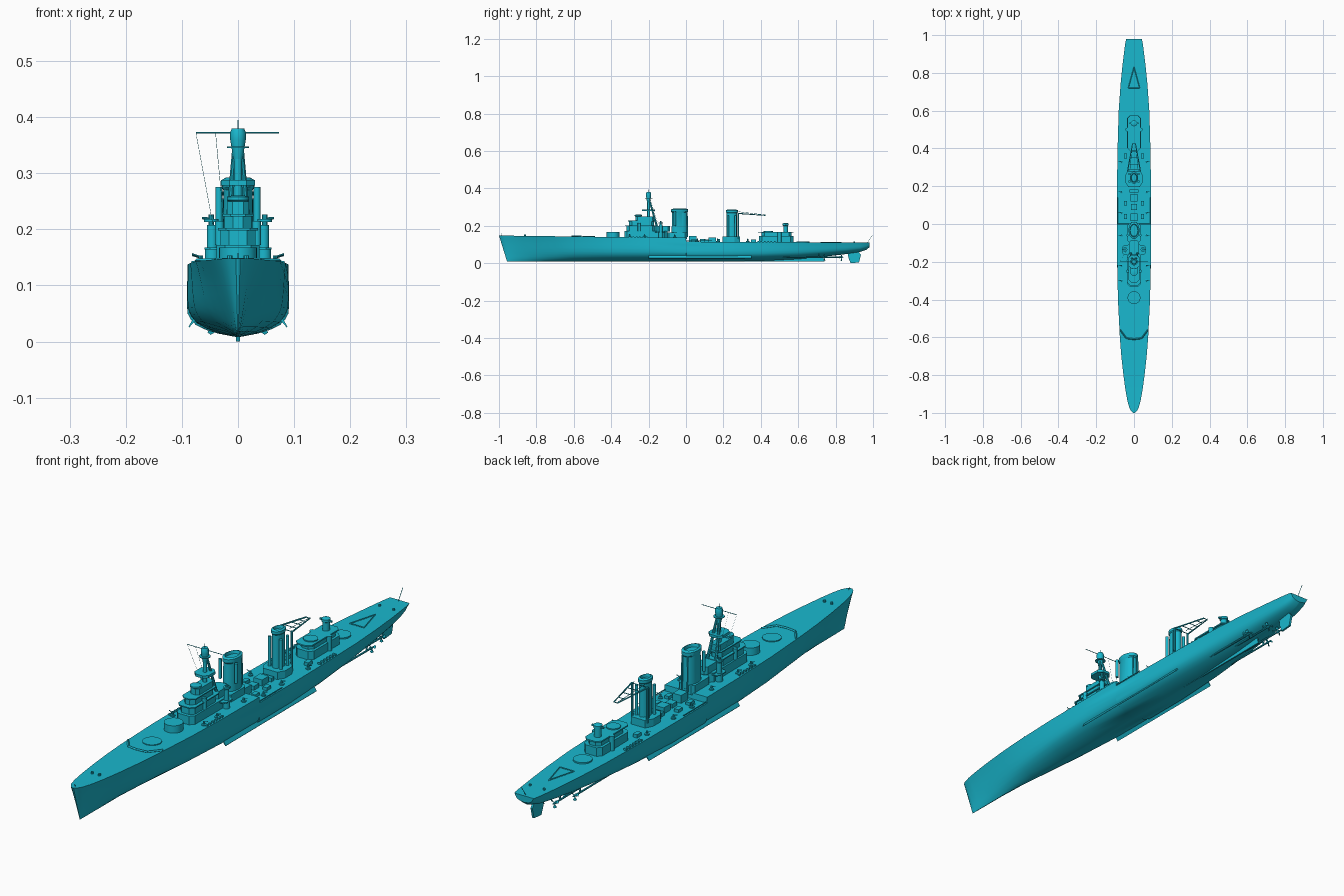
import bpy, bmesh, math
from mathutils import Vector

paint = bpy.data.materials.new("teal_paint")
paint.diffuse_color = (0.01, 0.48, 0.62, 1)


def finish(name, bm, smooth=False):
    bmesh.ops.recalc_face_normals(bm, faces=bm.faces)
    me = bpy.data.meshes.new(name)
    bm.to_mesh(me)
    bm.free()
    me.materials.append(paint)
    ob = bpy.data.objects.new(name, me)
    bpy.context.collection.objects.link(ob)
    if smooth:
        bpy.context.view_layer.objects.active = ob
        ob.select_set(True)
        bpy.ops.object.shade_smooth_by_angle(angle=math.radians(32))
        ob.select_set(False)
    return ob


def loft(name, rings, smooth=False):
    bm = bmesh.new()
    vs = [[bm.verts.new(p) for p in r] for r in rings]
    n = len(rings[0])
    for a, b in zip(vs, vs[1:]):
        for i in range(n):
            j = (i + 1) % n
            bm.faces.new((a[i], a[j], b[j], b[i]))
    bm.faces.new(vs[0])
    bm.faces.new(vs[-1])
    return finish(name, bm, smooth)


def prism(name, half, z0, z1):
    """Extrude a plan outline given as its +x half, front to back."""
    pts = half + [(-x, y) for x, y in reversed(half)]
    return loft(name, [[(x, y, z) for x, y in pts] for z in (z0, z1)])


def house(name, y0, y1, w, z0, z1, c=0.015):
    return prism(name, [(w - c, y0), (w, y0 + c), (w, y1 - c), (w - c, y1)], z0, z1)


def box(name, x, y, z, sx, sy, sz):
    return loft(name, [[(x + a * sx / 2, y + b * sy / 2, k) for a, b in
                        ((-1, -1), (1, -1), (1, 1), (-1, 1))] for k in (z, z + sz)])


def turned(name, x, y, prof, n=24, ky=1.0):
    """Upright round part from (radius, z) pairs; ky stretches it along y."""
    return loft(name, [[(x + r * math.cos(2 * math.pi * i / n),
                         y + ky * r * math.sin(2 * math.pi * i / n), z)
                        for i in range(n)] for r, z in prof], True)


def rod(name, p, q, r, r2=None, n=8):
    p, q = Vector(p), Vector(q)
    rot = (q - p).to_track_quat('Z', 'Y')
    return loft(name, [[c + rot @ Vector((k * math.cos(2 * math.pi * i / n),
                                          k * math.sin(2 * math.pi * i / n), 0))
                        for i in range(n)] for c, k in ((p, r), (q, r2 or r))], True)


# Hull: station y, half beam, vee amount, keel z, deck z, stem rake
stations = [(-1.0, .004, 1, .01, .148, .043), (-.992, .014, 1, .01, .148, .041),
            (-.975, .024, 1, .01, .148, .038), (-.94, .034, 1, .01, .147, .034),
            (-.88, .045, .95, .01, .146, .026), (-.8, .056, .85, .01, .145, .016),
            (-.7, .067, .65, .01, .144, .008), (-.6, .075, .45, .01, .143, 0),
            (-.4, .085, .15, .009, .14, 0), (-.2, .089, 0, .008, .138, 0),
            (0, .09, 0, .008, .137, 0), (.002, .09, 0, .008, .115, 0),
            (.2, .09, 0, .008, .114, 0), (.4, .087, .1, .012, .113, 0),
            (.6, .081, .25, .022, .112, 0), (.74, .071, .3, .035, .111, 0),
            (.85, .06, .3, .048, .11, 0), (.93, .05, .35, .06, .11, 0),
            (.965, .045, .4, .072, .11, 0), (.98, .041, .4, .085, .11, 0)]
section = [(1, 1, 1), (.85, 1.0, .84), (.7, 1.01, .7), (.55, 1.01, .57), (.4, 1.0, .44),
           (.3, .94, .35), (.2, .83, .26), (.12, .63, .19), (.06, .4, .12), (0, .03, .03)]
rings = []
for y, b, v, zk, zd, rake in stations:
    half = [(b * (f + (s - f) * v), y + rake * (1 - t), zk + t * (zd - zk)) for t, f, s in section]
    rings.append(half + [(-x, yy, z) for x, yy, z in reversed(half)])
loft("hull", rings, True)

# Underwater fittings
loft("skeg", [[(s, .3, .01), (s, .74, .01), (s, .73, .045), (s, .3, .02)] for s in (-.003, .003)])
loft("rudder", [[(s, .88, 0), (s, .925, .004), (s, .935, .045), (s, .92, .065), (s, .865, .065),
                 (s, .868, .03)] for s in (-.004, .004)])
for s in (-1, 1):
    loft("bilge_keel", [[(s * .074, y, .04), (s * .087, y, .025), (s * .088, y, .027),
                         (s * .078, y, .044)] for y in (-.2, .35)])
    for x, y0, y1 in ((.026, .52, .83), (.048, .4, .74)):
        rod("propeller_shaft", (s * x, y0, .034), (s * x, y1, .032), .0035)
        rod("propeller_hub", (s * x, y1 - .008, .032), (s * x, y1 + .012, .032), .006, .002)
        rod("shaft_bracket", (s * x, y1 - .03, .032), (s * (x - .012), y1 - .03, .07), .002)
        rod("shaft_bracket", (s * x, y1 - .03, .032), (s * (x + .006), y1 - .03, .07), .002)
        for k in range(3):
            a = 2 * math.pi * k / 3 + .5
            dx, dz = math.cos(a), math.sin(a)
            loft("propeller_blade", [[(s * x + .004 * dx, y, .032 + .004 * dz),
                                      (s * x + .016 * dx - .006 * dz, y + .003, .032 + .016 * dz + .006 * dx),
                                      (s * x + .02 * dx, y, .032 + .02 * dz),
                                      (s * x + .016 * dx + .006 * dz, y - .003, .032 + .016 * dz - .006 * dx)]
                                     for y in (y1, y1 + .002)])

# Gun foundations, breakwater and aft deck frame
turned("forward_deck_ring", 0, -.52, [(.034, .135), (.034, .145)])
turned("raised_gun_base", 0, -.39, [(.034, .135), (.034, .168)])
turned("aft_deck_ring", 0, .625, [(.034, .105), (.034, .117)])
for s in (-1, 1):
    rod("breakwater", (0, -.61, .145), (s * .04, -.605, .145), .004, n=4)
    rod("breakwater", (s * .04, -.605, .145), (s * .074, -.56, .144), .004, n=4)
    rod("deck_frame_side", (s * .03, .72, .112), (0, .83, .112), .002, n=4)
    rod("anchor_capstan", (s * .015, -.86, .143), (s * .015, -.86, .153), .005)
    turned("stern_bollard", s * .03, .9, [(.004, .108), (.004, .117)], 8)
rod("deck_frame_front", (-.03, .72, .112), (.03, .72, .112), .002, n=4)

# Forward superstructure tiers
house("bridge_base", -.33, -.1, .038, .13, .172)
house("bridge_lower", -.318, -.165, .031, .172, .2)
house("bridge_middle", -.305, -.17, .024, .2, .224)
house("bridge_upper", -.27, -.17, .02, .224, .25, .01)
house("bridge_deck_low", -.325, -.15, .036, .198, .202)
house("bridge_wing_deck", -.165, -.11, .06, .164, .168, .01)
house("bridge_deck_high", -.31, -.16, .028, .223, .227)
turned("bridge_lookout", 0, -.255, [(.017, .25), (.02, .252), (.02, .258), (.012, .26)], 16)
house("bridge_rear_block", -.165, -.085, .026, .17, .2, .01)
for s in (-1, 1):
    turned("director_tower", s * .046, -.135, [(.013, .13), (.013, .165), (.0095, .167), (.0095, .208)], 16)
    turned("director_platform", s * .048, -.135, [(.013, .213), (.013, .218)], 12)
    turned("director_post", s * .048, -.135, [(.005, .2), (.005, .226)], 10)
    rod("director_arm", (s * .044, -.135, .219), (s * .064, -.135, .22), .002)
    turned("lower_lookout", s * .033, -.25, [(.008, .172), (.008, .215)], 12)
    turned("searchlight", s * .034, -.06, [(.006, .2), (.006, .275)], 12)
    rod("mast_leg", (s * .006, -.198, .345), (s * .02, -.148, .17), .0045, .006)

# Foremast
rod("mast_main", (0, -.2, .22), (0, -.2, .35), .008, .007, 12)
prism("mast_platform", [(.015, -.235), (.03, -.22), (.03, -.18), (.015, -.165)], .278, .288)
turned("mast_mid_deck", 0, -.2, [(.02, .345), (.02, .348)], 12)
turned("mast_top", 0, -.2, [(.008, .325), (.014, .36), (.014, .372), (.011, .38)], 12)
rod("mast_pole", (0, -.2, .375), (0, -.2, .395), .001)
rod("mast_yard", (-.075, -.2, .372), (.073, -.2, .372), .0012)
for x, b in ((-.075, -.045), (-.04, -.025)):
    rod("signal_line", (x, -.2, .372), (b, -.15, .21), .0004, n=4)

# Forward funnel
house("funnel_casing", -.1, .005, .034, .13, .165, .01)
turned("forward_funnel", 0, -.034, [(.028, .15), (.026, .27), (.029, .275), (.029, .288),
                                    (.022, .292), (.02, .28)], 28, 1.55)
for s in (-1, 1):
    rod("funnel_pipe", (s * .012, .008, .14), (s * .012, .006, .275), .003)

# Midships deckhouses
for y, w, l, h in ((.035, .036, .04, .035), (.09, .03, .03, .02), (.14, .036, .04, .028), (.175, .05, .016, .018)):
    box("midships_house", 0, y, .11, w, l, h)

# Aft funnel and crane
prism("aft_funnel_base", [(.03, .195), (.045, .22), (.045, .26), (.03, .29)], .11, .142)
turned("aft_funnel", 0, .245, [(.02, .13), (.019, .268), (.022, .272), (.022, .283),
                               (.016, .287), (.014, .275)], 28, 1.45)
for s in (-1, 1):
    for y in (.225, .265):
        rod("vent_trunk", (s * .024, y, .13), (s * .024, y, .255), .006, n=12)
    rod("crane_post", (s * .032, .28, .13), (s * .032, .28, .268), .004)
    rod("crane_boom", (s * .034, .28, .266), (s * .008, .425, .255), .003, .002)
    rod("crane_stay", (s * .022, .282, .275), (s * .008, .425, .258), .001)
for k in range(5):
    t = k / 4
    rod("crane_brace", (-.034 + .026 * t, .28 + .145 * t, .266 - .011 * t),
        (.034 - .026 * t, .28 + .145 * t, .266 - .011 * t), .0015)

# Aft superstructure
house("aft_house", .39, .575, .038, .105, .145)
house("aft_house_upper", .405, .565, .028, .145, .165)
house("aft_house_deck", .385, .575, .034, .163, .168)
turned("aft_gun_base", 0, .44, [(.026, .165), (.026, .172)], 20)
turned("aft_control_tower", 0, .533, [(.013, .165), (.013, .2), (.016, .202), (.016, .212), (.01, .215)], 16)
box("aft_rangefinder", 0, .533, .202, .05, .008, .006)
for s in (-1, 1):
    turned("aft_side_tub", s * .036, .5, [(.01, .11), (.01, .168)], 12)

# Light gun mounts, lockers and rafts along both deck edges
for s in (-1, 1):
    for y, z in ((-.3, .137), (-.22, .136), (-.06, .135), (.06, .113), (.17, .113), (.33, .112)):
        turned("gun_mount", s * .066, y, [(.009, z), (.009, z + .006), (.004, z + .007), (.004, z + .016)], 10)
        rod("gun_barrel", (s * .066, y, z + .014), (s * .082, y, z + .019), .0015)
    for k in range(6):
        box("deck_raft", s * .076, .385 + .018 * k, .11, .012, .008, .009)
        box("deck_locker", s * .079, -.3 + .018 * k, .136, .008, .008, .008)
    for y in (.04, .11, .36):
        box("deck_locker_large", s * .045, y, .112, .018, .026, .014)
    rod("boat_boom", (s * .088, .0, .12), (s * .088, .14, .12), .002)

# Flagstaffs
rod("stern_flagstaff", (0, .97, .11), (0, .998, .152), .001)
rod("bow_jackstaff", (0, -.985, .147), (0, -.987, .158), .001)
